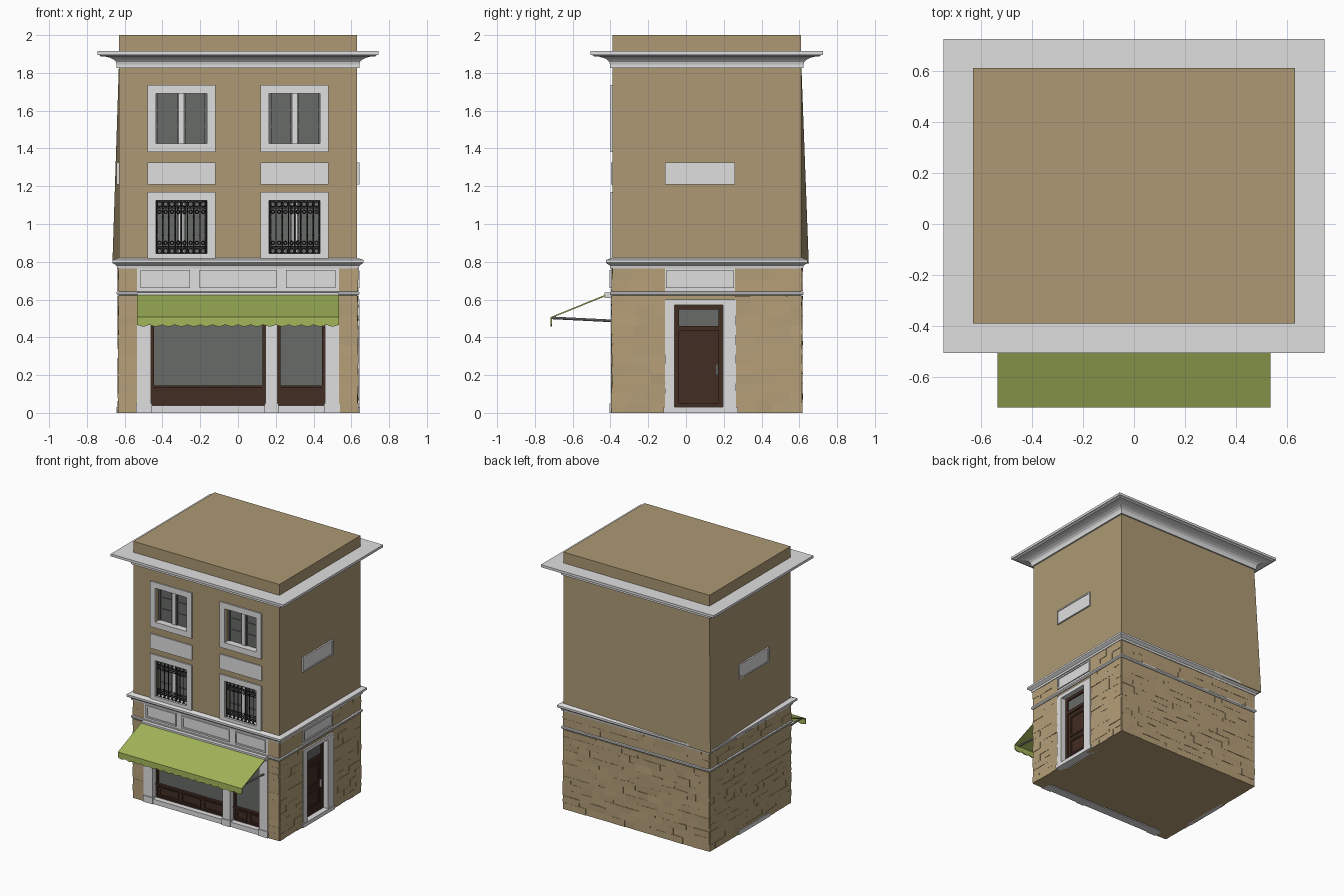
import bpy, bmesh, math, random
from mathutils import Matrix, Vector

if "Cube" in bpy.data.objects:
    bpy.data.objects.remove(bpy.data.objects["Cube"])

random.seed(4)
X, YF, YB = 0.63, -0.39, 0.61          # wall planes of the house


def material(name, r, g, b):
    m = bpy.data.materials.new(name)
    m.diffuse_color = (r, g, b, 1)
    m.use_nodes = True
    m.node_tree.nodes["Principled BSDF"].inputs["Base Color"].default_value = m.diffuse_color
    return m


PLASTER = material("tan plaster", 0.42, 0.32, 0.175)
STONE = material("tan stone", 0.46, 0.345, 0.19)
WHITE = material("white trim", 0.74, 0.74, 0.74)
GLASS = material("grey glass", 0.14, 0.145, 0.14)
WOOD = material("dark brown wood", 0.055, 0.026, 0.017)
IRON = material("black iron", 0.025, 0.025, 0.025)
GREEN = material("green canvas", 0.36, 0.46, 0.10)
METAL = material("grey metal", 0.30, 0.30, 0.30)


def finish(name, bm, mat):
    bmesh.ops.recalc_face_normals(bm, faces=bm.faces)
    me = bpy.data.meshes.new(name)
    bm.to_mesh(me)
    bm.free()
    me.materials.append(mat)
    ob = bpy.data.objects.new(name, me)
    bpy.context.collection.objects.link(ob)
    return ob


def wall_point(side, u, d, z):
    """u runs along the wall, d is the distance out of it."""
    return Vector({"front": (u, YF - d, z), "back": (u, YB + d, z),
                   "right": (X + d, u, z), "left": (-X - d, u, z)}[side])


def add_box(bm, side, u0, u1, z0, z1, d0, d1):
    a, b = wall_point(side, u0, d0, z0), wall_point(side, u1, d1, z1)
    size = [abs(b[i] - a[i]) for i in range(3)]
    mat = Matrix.Translation((a + b) / 2) @ Matrix.Diagonal((*size, 1))
    return bmesh.ops.create_cube(bm, size=1, matrix=mat)["verts"]


def boxes(name, mat, side, items):
    bm = bmesh.new()
    for it in items:
        add_box(bm, side, *it)
    return finish(name, bm, mat)


def frame(u0, u1, z0, z1, w, d0, d1):
    """Four bars around a rectangle, lying inside it."""
    return [(u0, u0 + w, z0, z1, d0, d1), (u1 - w, u1, z0, z1, d0, d1),
            (u0 + w, u1 - w, z0, z0 + w, d0, d1), (u0 + w, u1 - w, z1 - w, z1, d0, d1)]


def panel(u0, u1, z0, z1, d):
    return [(u0, u1, z0, z1, -0.01, d)] + frame(u0, u1, z0, z1, 0.012, d, d + 0.006)


def moulding(name, mat, profile):
    """Closed (out, z) profile swept round the house."""
    bm = bmesh.new()
    rings = [[bm.verts.new(p) for p in ((-X - o, YF - o, z), (X + o, YF - o, z),
                                        (X + o, YB + o, z), (-X - o, YB + o, z))]
             for o, z in profile]
    for a, b in zip(rings, rings[1:] + rings[:1]):
        for i in range(4):
            j = (i + 1) % 4
            bm.faces.new((a[i], a[j], b[j], b[i]))
    return finish(name, bm, mat)


def cut(ob, openings):
    """Sink rectangular openings into a wall block."""
    bm = bmesh.new()
    for side, it in openings:
        add_box(bm, side, *it)
    cutter = finish("cutter", bm, WHITE)
    cutter.hide_render = True
    mod = ob.modifiers.new("openings", "BOOLEAN")
    mod.operation, mod.solver, mod.object = "DIFFERENCE", "EXACT", cutter
    bpy.context.view_layer.objects.active = ob
    bpy.ops.object.modifier_apply(modifier=mod.name)
    bpy.data.objects.remove(cutter)


# Main blocks; the upper block flares out at its lower back left corner
ground = boxes("ground_floor", STONE, "front", [(-X, X, 0, 0.79, YF - YB, 0)])
cut(ground, [("front", (-0.53, 0.53, -0.1, 0.61, -0.07, 0.1)),
             ("right", (-0.07, 0.205, -0.1, 0.585, -0.06, 0.1))])
upper = boxes("upper_floors", PLASTER, "front", [(-X, X, 0.79, 1.86, YF - YB, 0)])
for v in upper.data.vertices:
    if v.co.x < 0 and v.co.y > 0 and v.co.z < 1:
        v.co.x, v.co.y = -0.665, 0.65
WINDOWS = [(c, z0, z1) for c in (-0.30, 0.30) for z0, z1 in ((1.41, 1.705), (0.83, 1.14))]
cut(upper, [("front", (c - 0.135, c + 0.135, z0, z1, -0.05, 0.1)) for c, z0, z1 in WINDOWS])
boxes("roof_parapet", PLASTER, "front", [(-X, X, 1.85, 2.0, YF - YB, 0)])

# Rough stone courses on the ground floor
bm = bmesh.new()
SPANS = [("front", -X, -0.535), ("front", 0.535, X), ("right", YF, -0.11),
         ("right", 0.26, YB), ("left", YF, YB), ("back", -X, X)]
H = 0.0515
COURSES = [i * H for i in range(12)] + [0.645, 0.645 + 0.06]
for side, s0, s1 in SPANS:
    for z in COURSES:
        u = s0
        while u < s1 - 0.001:
            e = u + random.uniform(0.06, 0.14)
            e = s1 if e > s1 - 0.04 else e
            d = random.uniform(0.001, 0.005)
            verts = add_box(bm, side, u, e, z, z + (H if z < 0.64 else 0.06), -0.01, d)
            for v in verts:                      # slightly uneven faces
                v.co += wall_point(side, 0, random.uniform(0, 0.004), 0) - wall_point(side, 0, 0, 0)
            u = e
finish("stone_courses", bm, STONE)

# Cornice and string courses
cove = [(0.012 + 0.085 * (1 - math.cos(t * math.pi / 10)), 1.845 + 0.043 * math.sin(t * math.pi / 10))
        for t in range(6)]
moulding("roof_cornice", WHITE, [(-0.02, 1.825), (0.012, 1.825)] + cove +
         [(0.103, 1.893), (0.115, 1.896), (0.115, 1.915), (-0.02, 1.915)])
moulding("floor_ledge", WHITE, [(-0.02, 0.765), (0.01, 0.765), (0.013, 0.78), (0.028, 0.79),
                                (0.034, 0.795), (0.034, 0.81), (0.005, 0.82), (-0.02, 0.82)])
moulding("thin_string_course", WHITE, [(-0.02, 0.622), (0.006, 0.622), (0.013, 0.63),
                                       (0.013, 0.641), (-0.02, 0.645)])

# Upper windows
for n, (c, z0, z1) in enumerate(WINDOWS):
    a, b = c - 0.135, c + 0.135
    surround = frame(c - 0.18, c + 0.18, z0 - 0.03, z1 + 0.03, 0.045, -0.045, 0.01)
    if z0 < 1:
        surround = [(u0, u1, max(p, 0.81), q, d0, d1) for u0, u1, p, q, d0, d1 in surround]
    boxes(f"window_surround_{n}", WHITE, "front", surround)
    boxes(f"window_glass_{n}", GLASS, "front", [(a, b, z0, z1, -0.06, -0.042)])
    boxes(f"window_mullion_{n}", WHITE, "front", [(c - 0.012, c + 0.012, z0, z1, -0.045, -0.03)])
    bars = []
    for p, q in ((a, c - 0.012), (c + 0.012, b)):
        bars += frame(p, q, z0, z1, 0.012, -0.045, -0.034)
        bars += [(p, q, z0 + (z1 - z0) * f - 0.004, z0 + (z1 - z0) * f + 0.004, -0.045, -0.036)
                 for f in (0.36, 0.66)]
    boxes(f"window_casement_{n}", GLASS, "front", bars)

# Iron grilles in the lower windows: rails, bars and rows of scroll rings
for n, c in enumerate((-0.30, 0.30)):
    cu = bpy.data.curves.new("grille", "CURVE")
    cu.dimensions, cu.bevel_depth, cu.bevel_resolution = "3D", 0.0035, 0

    def path(pts, cyclic=False):
        s = cu.splines.new("POLY")
        s.points.add(len(pts) - 1)
        for p, (u, z) in zip(s.points, pts):
            p.co = (c + u, YF + 0.008, z, 1)
        s.use_cyclic_u = cyclic

    for z in (0.835, 0.88, 1.085, 1.125):
        path([(-0.135, z), (0.135, z)])
    for i in range(-4, 5):
        path([(i * 0.033, 0.835), (i * 0.033, 1.125)])
    for i in range(8):
        for z in (0.857, 1.105, 0.90, 1.065):
            r = 0.014 if z in (0.857, 1.105) else 0.009
            path([(-0.1155 + i * 0.033 + r * math.cos(k * math.pi / 4), z + r * math.sin(k * math.pi / 4))
                  for k in range(8)], True)
    ob = bpy.data.objects.new(f"window_grille_{n}", cu)
    bpy.context.collection.objects.link(ob)
    cu.materials.append(IRON)

# Plain plaques between windows and on the sides
boxes("front_plaques", WHITE, "front", [(c - 0.18, c + 0.18, 1.21, 1.325, -0.01, 0.008) for c in (-0.3, 0.3)])
for side in ("right", "left"):
    boxes(f"{side}_plaque", WHITE, side, frame(-0.11, 0.26, 1.21, 1.325, 0.01, -0.01, 0.012)
          + [(-0.11, 0.26, 1.21, 1.325, -0.04, 0.007)])

# Shop front: frieze, pilasters, stall boards and glass
boxes("shop_frieze", WHITE, "front", [(-0.535, 0.535, 0.6, 0.78, -0.05, 0.005)]
      + panel(-0.515, -0.255, 0.66, 0.757, 0.008) + panel(-0.205, 0.205, 0.66, 0.757, 0.008)
      + panel(0.255, 0.515, 0.66, 0.757, 0.008))
PILASTERS = ((-0.535, -0.46), (0.145, 0.21), (0.46, 0.535))
boxes("shop_pilasters", WHITE, "front", [(a, b, 0, 0.62, -0.06, 0.008) for a, b in PILASTERS]
      + [(a - 0.004, b + 0.004, 0, 0.05, -0.06, 0.014) for a, b in PILASTERS]
      + [(-0.53, 0.53, 0, 0.038, -0.06, 0.006)])
wood, glass = [], []
for a, b, k in ((-0.46, 0.145, 3), (0.21, 0.46, 2)):
    wood += frame(a, b, 0.035, 0.6, 0.014, -0.06, -0.035) + [(a, b, 0.035, 0.14, -0.06, -0.04)]
    wood += [(a, b, 0.132, 0.146, -0.06, -0.03)]
    w = (b - a - 0.03) / k
    for i in range(k):
        u = a + 0.015 + i * w
        wood += frame(u + 0.012, u + w - 0.012, 0.055, 0.122, 0.01, -0.04, -0.033)
    glass.append((a, b, 0.14, 0.6, -0.07, -0.05))
boxes("shop_woodwork", WOOD, "front", wood)
boxes("shop_glass", GLASS, "front", glass)

# Side door with transom light
boxes("door_surround", WHITE, "right", [(-0.11, -0.06, 0, 0.6, -0.05, 0.012), (0.195, 0.265, 0, 0.6, -0.05, 0.012),
      (-0.06, 0.195, 0.57, 0.6, -0.05, 0.012), (-0.12, 0.275, 0, 0.03, -0.05, 0.016)])
boxes("door_leaf", WOOD, "right", [(-0.06, 0.195, 0.03, 0.46, -0.06, -0.04)]
      + frame(-0.06, 0.195, 0.03, 0.57, 0.022, -0.06, -0.028) + [(-0.06, 0.195, 0.435, 0.46, -0.06, -0.028)]
      + frame(-0.015, 0.15, 0.08, 0.21, 0.015, -0.04, -0.033) + frame(-0.015, 0.15, 0.235, 0.41, 0.015, -0.04, -0.033))
boxes("door_transom_glass", GLASS, "right", [(-0.06, 0.195, 0.45, 0.57, -0.07, -0.04)])
boxes("door_handle", METAL, "right", [(0.16, 0.17, 0.2, 0.26, -0.04, -0.02)])
boxes("door_head_panel", WHITE, "right", [(-0.11, 0.26, 0.64, 0.77, -0.01, 0.005)] + panel(-0.105, 0.255, 0.66, 0.755, 0.007))
boxes("left_step", WHITE, "left", [(-0.12, 0.265, 0, 0.03, -0.02, 0.012)])

# Awning with scalloped valance, roller box and arms
bm = bmesh.new()
N = 64
rows = []
for i in range(N + 1):
    x = -0.535 + 1.07 * i / N
    dip = 0.01 * abs(math.sin(i * math.pi / 4))
    rows.append([bm.verts.new(p) for p in ((x, -0.425, 0.622), (x, -0.714, 0.505), (x, -0.714, 0.467 - dip))])
for a, b in zip(rows, rows[1:]):
    for k in range(2):
        bm.faces.new((a[k], b[k], b[k + 1], a[k + 1]))
awning = finish("awning", bm, GREEN)
sol = awning.modifiers.new("cloth", "SOLIDIFY")
sol.thickness, sol.offset = 0.008, 0
boxes("awning_roller_box", WHITE, "front", [(-0.535, 0.535, 0.608, 0.637, 0, 0.042)])
bm = bmesh.new()
for x in (-0.5, 0.5):
    p, q = Vector((x, YF, 0.487)), Vector((x, -0.71, 0.503))
    rot = (q - p).to_track_quat("Z", "Y").to_matrix().to_4x4()
    bmesh.ops.create_cone(bm, cap_ends=True, segments=8, radius1=0.007, radius2=0.007,
                          depth=(q - p).length, matrix=Matrix.Translation((p + q) / 2) @ rot)
finish("awning_arms", bm, METAL)
